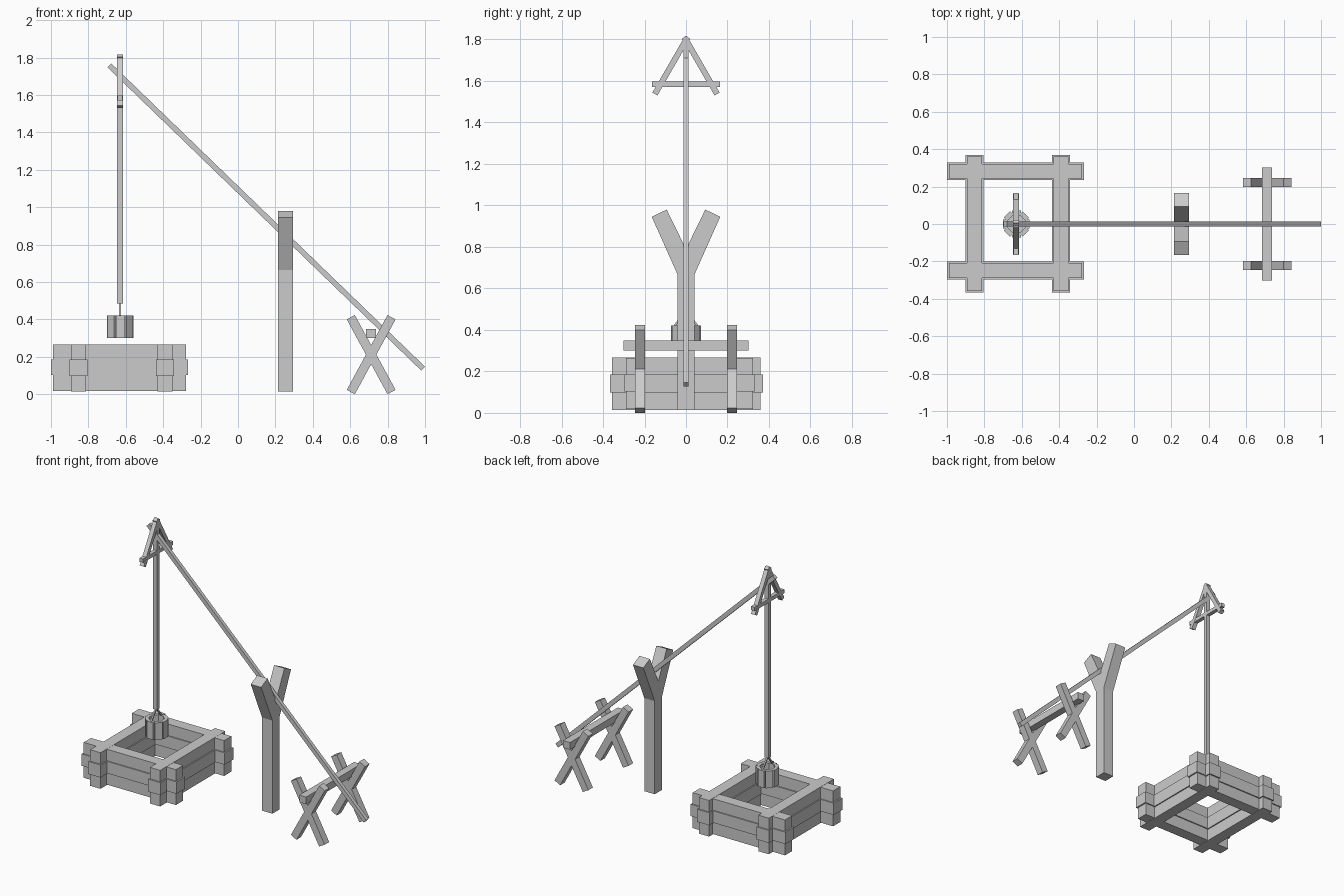
import bpy, bmesh, math
from mathutils import Matrix, Vector

if "Cube" in bpy.data.objects:
    bpy.data.objects.remove(bpy.data.objects["Cube"])


def box(name, lo, hi):
    """Axis-aligned beam between two corners."""
    lo, hi = Vector(lo), Vector(hi)
    bm = bmesh.new()
    bmesh.ops.create_cube(bm, size=1)
    bmesh.ops.scale(bm, vec=hi - lo, verts=bm.verts)
    return finish(name, bm, Matrix.Translation((lo + hi) / 2))


def bar(name, a, b, width, depth, depth_axis):
    """Square-cut beam from a to b; depth is measured along depth_axis."""
    a, b, v = Vector(a), Vector(b), Vector(depth_axis)
    w = (b - a).normalized()
    u = v.cross(w)
    rot = Matrix((u, v, w)).transposed().to_4x4()
    bm = bmesh.new()
    bmesh.ops.create_cube(bm, size=1)
    bmesh.ops.scale(bm, vec=(width, depth, (b - a).length), verts=bm.verts)
    return finish(name, bm, Matrix.Translation((a + b) / 2) @ rot)


def finish(name, bm, matrix=Matrix()):
    bmesh.ops.transform(bm, matrix=matrix, verts=bm.verts)
    bmesh.ops.recalc_face_normals(bm, faces=bm.faces)
    mesh = bpy.data.meshes.new(name)
    bm.to_mesh(mesh)
    bm.free()
    obj = bpy.data.objects.new(name, mesh)
    bpy.context.collection.objects.link(obj)
    return obj


# Well curb: three layers of crossing logs, the middle one slightly larger
layers = [(0.018, 0.102, 0), (0.102, 0.185, 0.01), (0.185, 0.265, 0)]
for i, (z0, z1, grow) in enumerate(layers):
    h = 0.04 + grow * 0.8
    for y in (-0.249, 0.282):
        box(f"curb_long_log_{i}", (-0.99 - grow, y - h, z0), (-0.277 + grow, y + h, z1))
    for x in (-0.852, -0.391):
        box(f"curb_cross_log_{i}", (x - h, -0.357 - grow, z0 - 0.004),
            (x + h, 0.36 + grow, z1 + 0.001))

# Forked post: Y outline extruded along x
half = [(0.04, 0.015), (0.04, 0.665), (0.165, 0.945), (0.093, 0.98)]
outline = half + [(0, 0.79)] + [(-y, z) for y, z in reversed(half)]
bm = bmesh.new()
face = bm.faces.new([bm.verts.new((0.214, y, z)) for y, z in outline])
ext = bmesh.ops.extrude_face_region(bm, geom=[face])
bmesh.ops.translate(bm, vec=(0.08, 0, 0),
                    verts=[g for g in ext["geom"] if isinstance(g, bmesh.types.BMVert)])
finish("forked_post", bm)

# Sweep beam and hanging pole
bar("sweep_beam", (-0.688, 0, 1.759), (0.99, 0, 0.137), 0.029, 0.025, (0, 1, 0))
PX = -0.631
box("hanging_pole", (PX - 0.015, -0.0125, 0.485), (PX + 0.015, 0.0125, 1.79))

# A-shaped hanger at the top of the pole
for s in (-1, 1):
    bar("hanger_leg", (PX, s * 0.15, 1.537), (PX, -s * 0.008, 1.811), 0.028, 0.03, (1, 0, 0))
box("hanger_crossbar", (PX - 0.014, -0.165, 1.571), (PX + 0.014, 0.165, 1.597))

# Bucket: ring of staves, floor and a bail
BX, STAVES = -0.629, 8
for i in range(STAVES):
    bm = bmesh.new()
    bmesh.ops.create_cube(bm, size=1)
    bmesh.ops.scale(bm, vec=(0.025, 0.048, 0.12), verts=bm.verts)
    bmesh.ops.translate(bm, vec=(0.059, 0, 0), verts=bm.verts)
    finish("bucket_stave", bm, Matrix.Translation((BX, 0, 0.361))
           @ Matrix.Rotation(i * math.tau / STAVES, 4, 'Z'))
bm = bmesh.new()
bmesh.ops.create_cone(bm, cap_ends=True, segments=STAVES, radius1=0.06, radius2=0.06, depth=0.02)
finish("bucket_floor", bm, Matrix.Translation((BX, 0, 0.318)))
for s in (-1, 1):
    bar("bucket_bail", (PX, s * 0.062, 0.41), (PX, 0, 0.492), 0.01, 0.01, (1, 0, 0))

# Trestle: two crossed frames and a rail
for y in (-0.222, 0.222):
    for s in (-1, 1):
        bar("trestle_leg", (0.712 - s * 0.109, y, 0.012), (0.712 + s * 0.109, y, 0.412),
            0.049, 0.05, (0, 1, 0))
box("trestle_rail", (0.685, -0.302, 0.3), (0.738, 0.302, 0.35))
